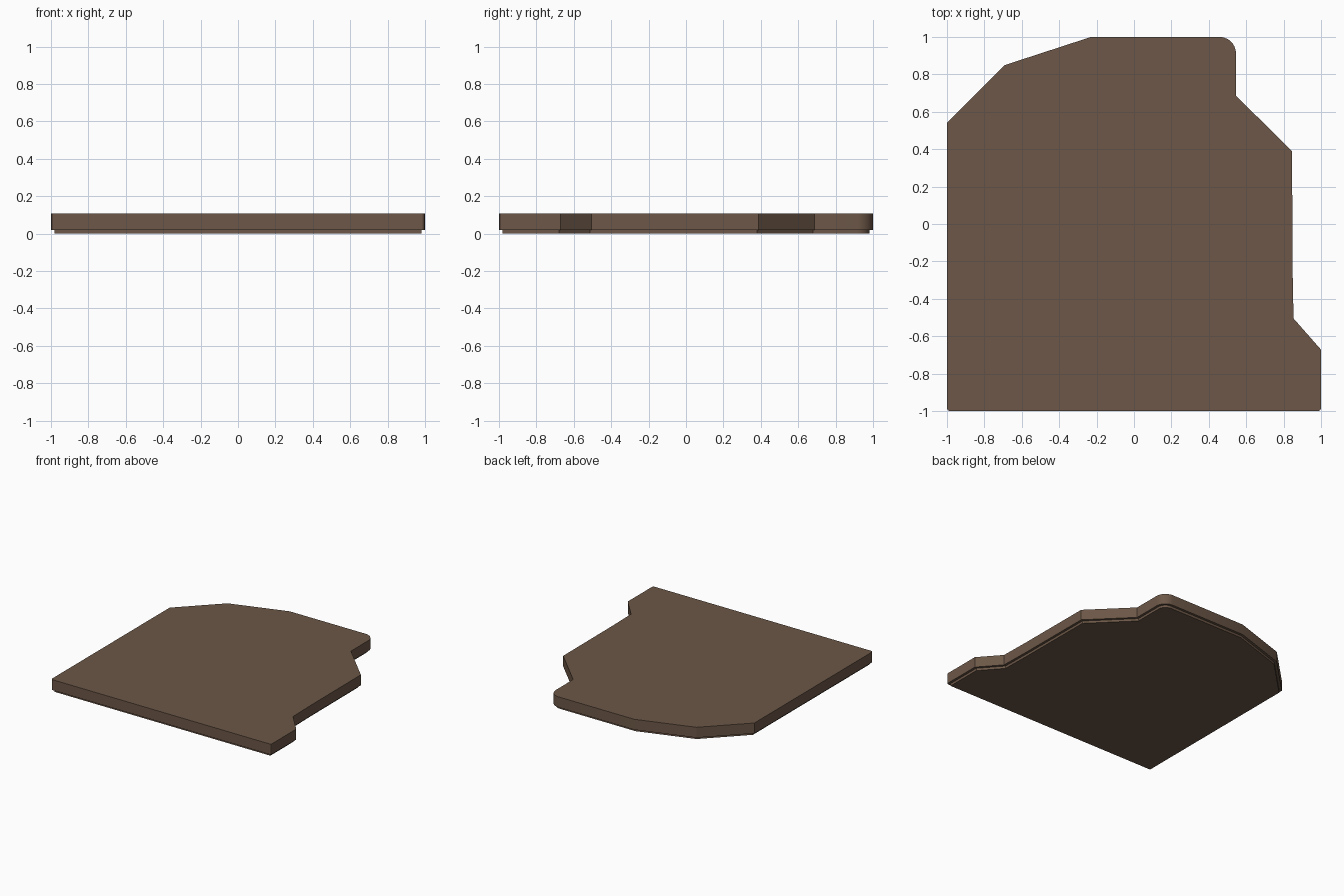
import bpy, bmesh, math
from mathutils import Vector

if "Cube" in bpy.data.objects:
    bpy.data.objects.remove(bpy.data.objects["Cube"])

# Plate outline, counter-clockwise: x, y, corner radius
OUTLINE = [(-1, -1, 0.015), (1, -1, 0.015), (1, -0.672, 0), (0.853, -0.505, 0),
           (0.848, -0.25, 0), (0.845, 0.388, 0), (0.545, 0.687, 0),
           (0.545, 1, 0.088), (-0.23, 1, 0), (-0.69, 0.85, 0), (-1, 0.54, 0)]

brown = bpy.data.materials.new("brown")
brown.diffuse_color = (0.15, 0.095, 0.063, 1)
brown.use_nodes = True
brown.node_tree.nodes["Principled BSDF"].inputs["Base Color"].default_value = brown.diffuse_color


def inset(points, d):
    """Move every edge inward by d, mitring the corners."""
    out = []
    for i, (x, y, r) in enumerate(points):
        p = Vector((x, y))
        a = (p - Vector(points[i - 1][:2])).normalized()
        b = (Vector(points[(i + 1) % len(points)][:2]) - p).normalized()
        na, nb = Vector((-a.y, a.x)), Vector((-b.y, b.x))
        q = p + (na + nb) * d / (1 + na.dot(nb))
        out.append((q.x, q.y, max(r - d, 0)))
    return out


def rounded(points, steps):
    """Replace right-angled corners that have a radius by arcs."""
    out = []
    for i, (x, y, r) in enumerate(points):
        p = Vector((x, y))
        if r == 0:
            out.append(p)
            continue
        a = (Vector(points[i - 1][:2]) - p).normalized()
        b = (Vector(points[(i + 1) % len(points)][:2]) - p).normalized()
        c = p + (a + b) * r
        n = steps if r > 0.03 else 2
        for k in range(n + 1):
            t = math.pi / 2 * k / n
            out.append(c - b * r * math.cos(t) - a * r * math.sin(t))
    return out


def slab(name, points, z0, z1):
    bm = bmesh.new()
    face = bm.faces.new([bm.verts.new((p.x, p.y, z0)) for p in rounded(points, 10)])
    top = bmesh.ops.extrude_face_region(bm, geom=[face], use_keep_orig=True)
    bmesh.ops.translate(bm, vec=(0, 0, z1 - z0),
                        verts=[v for v in top["geom"] if isinstance(v, bmesh.types.BMVert)])
    bmesh.ops.recalc_face_normals(bm, faces=bm.faces)
    mesh = bpy.data.meshes.new(name)
    bm.to_mesh(mesh)
    bm.free()
    mesh.materials.append(brown)
    obj = bpy.data.objects.new(name, mesh)
    bpy.context.collection.objects.link(obj)
    bpy.ops.object.select_all(action='DESELECT')
    obj.select_set(True)
    bpy.context.view_layer.objects.active = obj
    bpy.ops.object.shade_smooth_by_angle(angle=math.radians(20))


# Main plate and the slightly smaller foot layer beneath it
slab("floor_plate", OUTLINE, 0.02, 0.106)
slab("recessed_base", inset(OUTLINE, 0.02), 0, 0.02)
